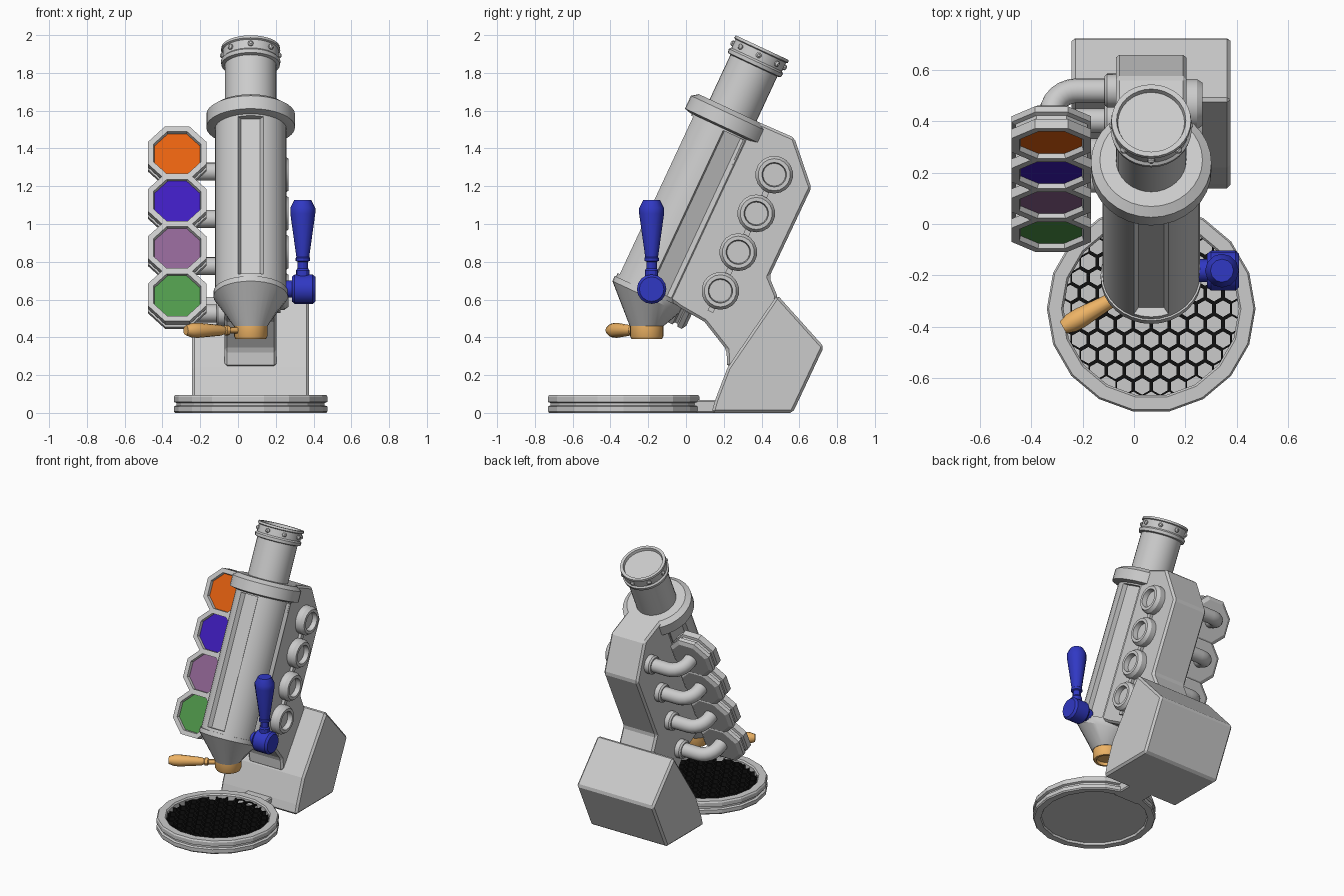
import bpy, bmesh
from math import sin, cos, pi, radians, sqrt
from mathutils import Vector as V

if "Cube" in bpy.data.objects:
    bpy.data.objects.remove(bpy.data.objects["Cube"])

X, Y, Z = V((1, 0, 0)), V((0, 1, 0)), V((0, 0, 1))
TILT = radians(25)
D = V((0, sin(TILT), cos(TILT)))        # barrel axis
N = V((0, -cos(TILT), sin(TILT)))       # direction the lamps face
CX = 0.067                              # centre plane of stand and barrel
A = V((CX, -0.19, 0.66))                # point on the barrel axis


def material(name, rgb):
    m = bpy.data.materials.new(name)
    m.diffuse_color = (*rgb, 1)
    m.use_nodes = True
    m.node_tree.nodes["Principled BSDF"].inputs["Base Color"].default_value = m.diffuse_color
    return m


BLUE = material("blue", (0.03, 0.04, 0.55))
BRASS = material("brass", (0.85, 0.45, 0.13))
BLACK = material("black", (0.005, 0.005, 0.005))
LENSES = [material("orange", (0.8, 0.12, 0.005)), material("indigo", (0.05, 0.012, 0.52)),
          material("mauve", (0.28, 0.13, 0.3)), material("green", (0.08, 0.32, 0.07))]


def finish(name, bm, mat=None):
    bmesh.ops.recalc_face_normals(bm, faces=bm.faces)
    me = bpy.data.meshes.new(name)
    bm.to_mesh(me)
    bm.free()
    ob = bpy.data.objects.new(name, me)
    bpy.context.collection.objects.link(ob)
    if mat:
        me.materials.append(mat)
    return ob


def loft(name, rings, n=24, mat=None, ref=X, turn=0.0):
    """Skin circles given as (centre, axis, radius) and cap both ends."""
    bm = bmesh.new()
    loops = []
    for c, a, r in rings:
        ex = (ref - a * ref.dot(a)).normalized()
        ey = a.cross(ex)
        loops.append([bm.verts.new(c + r * (ex * cos(t) + ey * sin(t)))
                      for t in (2 * pi * k / n + turn for k in range(n))])
    for p, q in zip(loops, loops[1:]):
        for k in range(n):
            bm.faces.new((p[k], p[(k + 1) % n], q[(k + 1) % n], q[k]))
    bm.faces.new(loops[0][::-1])
    bm.faces.new(loops[-1])
    return finish(name, bm, mat)


def lathe(name, profile, origin, axis, **kw):
    """Profile of (radius, distance along axis)."""
    return loft(name, [(origin + axis * h, axis, r) for r, h in profile], **kw)


def prism(name, pts, origin, u, v, w, w0, w1, bevel=0):
    bm = bmesh.new()
    f = bm.faces.new([bm.verts.new(origin + u * a + v * b + w * w0) for a, b in pts])
    new = bmesh.ops.extrude_face_region(bm, geom=[f])["geom"]
    bmesh.ops.translate(bm, vec=w * (w1 - w0), verts=[g for g in new if isinstance(g, bmesh.types.BMVert)])
    ob = finish(name, bm)
    if bevel:
        m = ob.modifiers.new("bevel", "BEVEL")
        m.width, m.segments = bevel, 1
    return ob


smooth = []
O = V((0, 0, 0))

# Round foot plate with honeycomb grille
PLATE = V((CX, -0.33, 0))
lathe("foot_plate", [(.35, .015), (.355, 0), (.40, 0), (.407, .008), (.407, .034), (.392, .04), (.392, .052),
                     (.407, .058), (.407, .085), (.40, .095), (.35, .095), (.342, .085), (.342, .045)],
      PLATE, Z, n=18)
bm = bmesh.new()
P = 0.07
R = P / sqrt(3)
for row in range(-6, 7):
    for col in range(-6, 7):
        c = V(((col + (row % 2) / 2) * P, row * P * sqrt(3) / 2, 0))
        if c.length > 0.342:
            continue
        ring = [[bm.verts.new(PLATE + c + V((r * sin(k * pi / 3), r * cos(k * pi / 3), z))) for k in range(6)]
                for r, z in ((R, .075), (R - .008, .075), (R - .008, .046))]
        for p, q in zip(ring, ring[1:]):
            for k in range(6):
                bm.faces.new((p[k], p[(k + 1) % 6], q[(k + 1) % 6], q[k]))
finish("grille", bm, BLACK)

# Stand: tab, rear base block and arm
prism("plate_tab", [(-.01, 0), (.2, 0), (.2, .068), (-.01, .068)], V((CX, 0, 0)), Y, Z, X, -.1, .1, .008)
prism("base_block", [(.135, 0), (.565, 0), (.73, .35), (.483, .625), (.22, .24), (.155, .07)],
      V((CX, 0, 0)), Y, Z, X, -.31, .31, .014)
prism("arm", [(-.09, .60), (-.03, .556), (.098, .482), (.214, .334), (.219, .24), (.45, .35), (.483, .62),
              (.441, .72), (.664, 1.192), (.573, 1.457), (.372, 1.545), (.314, 1.506)],
      V((CX, 0, 0)), Y, Z, X, -.138, .138, .014)

# Barrel with three long slots
barrel = lathe("barrel", [(.19, -.05), (.19, .96)], A, D, n=32)
bpy.context.view_layer.objects.active = barrel
for deg in (0, 110, -110):
    a = radians(deg)
    out = N * cos(a) + X * sin(a)
    cutter = prism("slot_cutter", [(-.05, .15), (.05, .15), (.095, .22), (-.095, .22)],
                   A, out.cross(D), out, D, .0, .92)
    cutter.hide_render = True
    m = barrel.modifiers.new("slot", "BOOLEAN")
    m.operation, m.object, m.solver = "DIFFERENCE", cutter, "EXACT"
    bpy.ops.object.modifier_apply(modifier=m.name)
    bpy.data.objects.remove(cutter)
smooth.append(barrel)

# Cone from tilted barrel to upright nozzle
NOZ = V((CX, -0.208, 0))
smooth.append(loft("barrel_cone", [(A + D * -.02, D, .197), (A + D * -.05, D, .197), (NOZ + Z * .46, Z, .09)], n=32))
smooth.append(lathe("collar", [(.20, .93), (.235, .94), (.235, 1.015), (.20, 1.04)], A, D, n=32))
smooth.append(lathe("eyepiece", [(.137, 1.02), (.137, 1.30), (.155, 1.305), (.158, 1.325), (.148, 1.335),
                                 (.148, 1.385), (.157, 1.39), (.155, 1.405), (.135, 1.405), (.13, 1.385)],
                    A, D, n=32))
for k in range(8):
    a = k * pi / 4
    out = N * cos(a) + X * sin(a)
    smooth.append(lathe("eyepiece_rivet", [(.015, .14), (.015, .155), (.007, .163)], A + D * 1.36, out, n=8, ref=D))

# Nozzle and its lever
smooth.append(lathe("nozzle", [(.06, .41), (.065, .39), (.08, .39), (.088, .405), (.088, .46)], NOZ, Z, mat=BRASS))
lever = V((-.342, -.195, 0)).normalized()
smooth.append(lathe("nozzle_lever", [(.018, .06), (.018, .13), (.026, .135), (.026, .155), (.02, .16), (.028, .18),
                                     (.04, .32), (.038, .36), (.026, .395)],
                    NOZ + Z * .437, lever, n=12, mat=BRASS, ref=Z))

# Side crank: pivot and upright handle
PIV = V((0, -.182, .655))
smooth.append(lathe("crank_pivot", [(.045, .24), (.045, .285), (.065, .285), (.078, .30), (.078, .395), (.065, .41)],
                    PIV, X, n=16, mat=BLUE, ref=Z))
smooth.append(lathe("crank_handle", [(.035, .04), (.035, .10), (.028, .11), (.028, .145), (.038, .15), (.038, .165),
                                     (.034, .17), (.066, .40), (.066, .43), (.045, .472)],
                    PIV + X * .343, Z, n=12, mat=BLUE))

# Row of sockets on the right of the arm, joined by a strip
for k in range(4):
    c = V((.205, .467 - .095 * k, 1.261 - .205 * k))
    smooth.append(lathe("socket", [(.10, -.01), (.10, .04), (.085, .062), (.065, .062), (.06, .028)],
                        c, X, n=18, ref=Z))
prism("socket_strip", [(-.016, -.80), (.016, -.80), (.016, 0), (-.016, 0)],
      V((.19, .467, 1.261)), N, D, X, 0, .036)

# Filter lamps on bent pipes along the left of the arm
for k, lens in enumerate(LENSES):
    p = V((0, .52, 1.277)) - D * (.276 * k)
    smooth.append(lathe("pipe_flange", [(.066, .06), (.066, .105), (.056, .115)], p, -X, n=16, ref=D))
    c = p - X * .222 + N * .1
    path = [(p - X * .06, -X, .048)]
    for j in range(7):
        a = j * pi / 12
        path.append((c - N * .1 * cos(a) - X * .1 * sin(a), N * sin(a) - X * cos(a), .048))
    path.append((p - X * .322 + N * .15, N, .048))
    smooth.append(loft("lamp_pipe", path, n=16, ref=D))
    q = p - X * .322
    s = 1 / cos(pi / 8)
    lathe("lamp_housing", [(.13 * s, .125), (.155 * s, .14), (.155 * s, .165), (.14 * s, .172), (.14 * s, .188),
                           (.155 * s, .195), (.155 * s, .235), (.125 * s, .235), (.118 * s, .205)],
          q, N, n=8, turn=pi / 8)
    lathe("lamp_lens", [(.12 * s, .20), (.12 * s, .215)], q, N, n=8, turn=pi / 8, mat=lens)

# Smooth the round parts, keeping hard edges
bpy.ops.object.select_all(action="DESELECT")
for ob in smooth:
    ob.select_set(True)
bpy.context.view_layer.objects.active = smooth[0]
bpy.ops.object.shade_smooth_by_angle(angle=radians(30))
